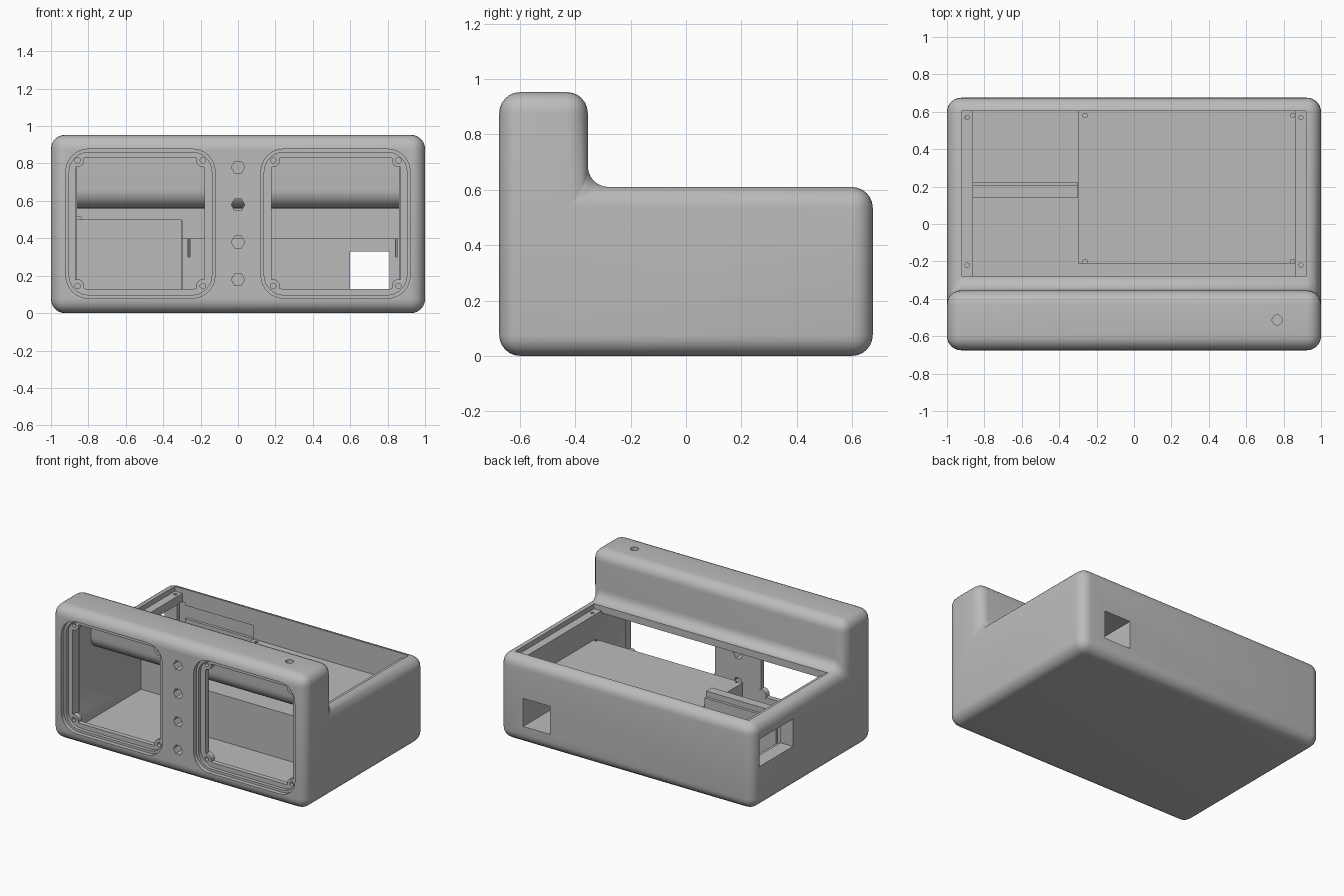
import bpy, bmesh, math

if "Cube" in bpy.data.objects:
    bpy.data.objects.remove(bpy.data.objects["Cube"])

grey = bpy.data.materials.new("plain_grey")
grey.diffuse_color = (0.5, 0.5, 0.5, 1)
grey.use_nodes = True
grey.node_tree.nodes["Principled BSDF"].inputs["Base Color"].default_value = grey.diffuse_color


def prism(name, pts, axis, a, b):
    """Extrude a 2D outline along one axis, from a to b."""
    def place(p, t):
        return {'x': (t, p[0], p[1]), 'y': (p[0], t, p[1]), 'z': (p[0], p[1], t)}[axis]
    bm = bmesh.new()
    lo = [bm.verts.new(place(p, a)) for p in pts]
    hi = [bm.verts.new(place(p, b)) for p in pts]
    n = len(pts)
    bm.faces.new(lo)
    bm.faces.new(hi)
    for i in range(n):
        bm.faces.new((lo[i], lo[(i + 1) % n], hi[(i + 1) % n], hi[i]))
    bmesh.ops.recalc_face_normals(bm, faces=bm.faces)
    me = bpy.data.meshes.new(name)
    bm.to_mesh(me)
    bm.free()
    ob = bpy.data.objects.new(name, me)
    me.materials.append(grey)
    bpy.context.collection.objects.link(ob)
    return ob


def rect(x0, x1, y0, y1):
    return [(x0, y0), (x1, y0), (x1, y1), (x0, y1)]


def circle(cx, cy, r, n):
    return [(cx + r * math.cos(math.tau * i / n), cy + r * math.sin(math.tau * i / n)) for i in range(n)]


def round_rect(x0, x1, y0, y1, r, n=8):
    pts = []
    for k, (cx, cy) in enumerate([(x1 - r, y1 - r), (x0 + r, y1 - r), (x0 + r, y0 + r), (x1 - r, y0 + r)]):
        for i in range(n + 1):
            a = math.pi / 2 * (k + i / n)
            pts.append((cx + r * math.cos(a), cy + r * math.sin(a)))
    return pts


def activate(ob):
    bpy.ops.object.select_all(action='DESELECT')
    ob.select_set(True)
    bpy.context.view_layer.objects.active = ob


def cut(ob, cutter):
    m = ob.modifiers.new("cut", 'BOOLEAN')
    m.operation, m.solver, m.object = 'DIFFERENCE', 'EXACT', cutter
    activate(ob)
    bpy.ops.object.modifier_apply(modifier=m.name)
    bpy.data.objects.remove(cutter)


# Housing: stepped side profile with every edge rounded
body = prism("housing", [(-.675, 0), (.675, 0), (.675, .61), (-.355, .61), (-.355, .953), (-.675, .953)],
             'x', -1, 1)
bev = body.modifiers.new("round", 'BEVEL')
bev.width, bev.segments, bev.limit_method = .075, 6, 'ANGLE'
activate(body)
bpy.ops.object.modifier_apply(modifier="round")

# Hollow interior, rounded where the tower meets the low part
r = .1
fillet = [(-.425 + r - r * math.cos(a), .56 + r - r * math.sin(a))
          for a in [math.pi / 2 * (1 - i / 8) for i in range(9)]]
cut(body, prism("cavity", [(-.585, .07), (.605, .07), (.605, .56)] + fillet + [(-.425, .885), (-.585, .885)],
                'x', -.862, .862))

# Lid seat on top and the opening below it
cut(body, prism("lid_seat", rect(-.92, .92, -.28, .605), 'z', .575, .8))
cut(body, prism("lid_opening", rect(-.862, .862, -.28, .605), 'z', .5, .7))
for x in (-.892, .892):
    for y in (-.22, .57):
        cut(body, prism("lid_screw_hole", circle(x, y, .012, 10), 'z', .45, .7))

# Two stepped front windows with corner screw holes
for s in (-1, 1):
    def span(a, b):
        return (a, b) if s > 0 else (-b, -a)
    cut(body, prism("window_rim", round_rect(*span(.123, .92), .08, .877, .12), 'y', -.8, -.645))
    cut(body, prism("window_seat", round_rect(*span(.14, .903), .097, .86, .105), 'y', -.8, -.62))
    cut(body, prism("window_hole", round_rect(*span(.18, .868), .13, .83, .055), 'y', -.8, -.55))
    for x in (.188, .858):
        for z in (.145, .817):
            boss = prism("window_screw_boss", circle(s * x, z, .036, 16), 'y', -.62, -.58)
            cut(boss, prism("boss_hole", circle(s * x, z, .015, 12), 'y', -.7, -.595))
            cut(body, prism("boss_clearance", circle(s * x, z, .015, 12), 'y', -.7, -.595))

# Control holes in the column between the windows, and one on the top
for z in (.18, .38, .58, .78):
    cut(body, prism("control_hole", circle(0, z, .036, 6), 'y', -.8, -.5))
cut(body, prism("top_button_hole", circle(.765, -.513, .027, 16), 'z', .8, 1.1))

# Rear socket opening, left side opening, and the slide groove inside the back wall
cut(body, prism("socket_opening", rect(.6, .81, .13, .33), 'y', .5, .8))
cut(body, prism("side_opening", rect(.225, .6, .3, .495), 'x', -1.2, -.8))
cut(body, prism("side_frame", rect(.205, .625, .28, .515), 'x', -.9, -.84))
cut(body, prism("slide_groove", rect(.55, .625, .4, .495), 'x', -.87, -.3))

# Mounting block with a tunnel to the socket and screw holes
block = prism("mounting_block", rect(-.3, .866, .06, .4), 'y', -.21, .61)
cut(block, prism("socket_tunnel", rect(.6, .81, .13, .33), 'y', -.5, .8))
for x in (-.262, .848):
    for y in (-.2, .58):
        cut(block, prism("block_hole", circle(x, y, .012, 10), 'z', .3, .5))

# Stepped guide rail on the left
prism("guide_rail", [(.14, .06), (.225, .06), (.225, .46), (.205, .46), (.205, .5), (.14, .5)],
      'x', -.866, -.302)

for ob in bpy.data.objects:
    activate(ob)
    bpy.ops.object.shade_smooth_by_angle(angle=math.radians(32))
